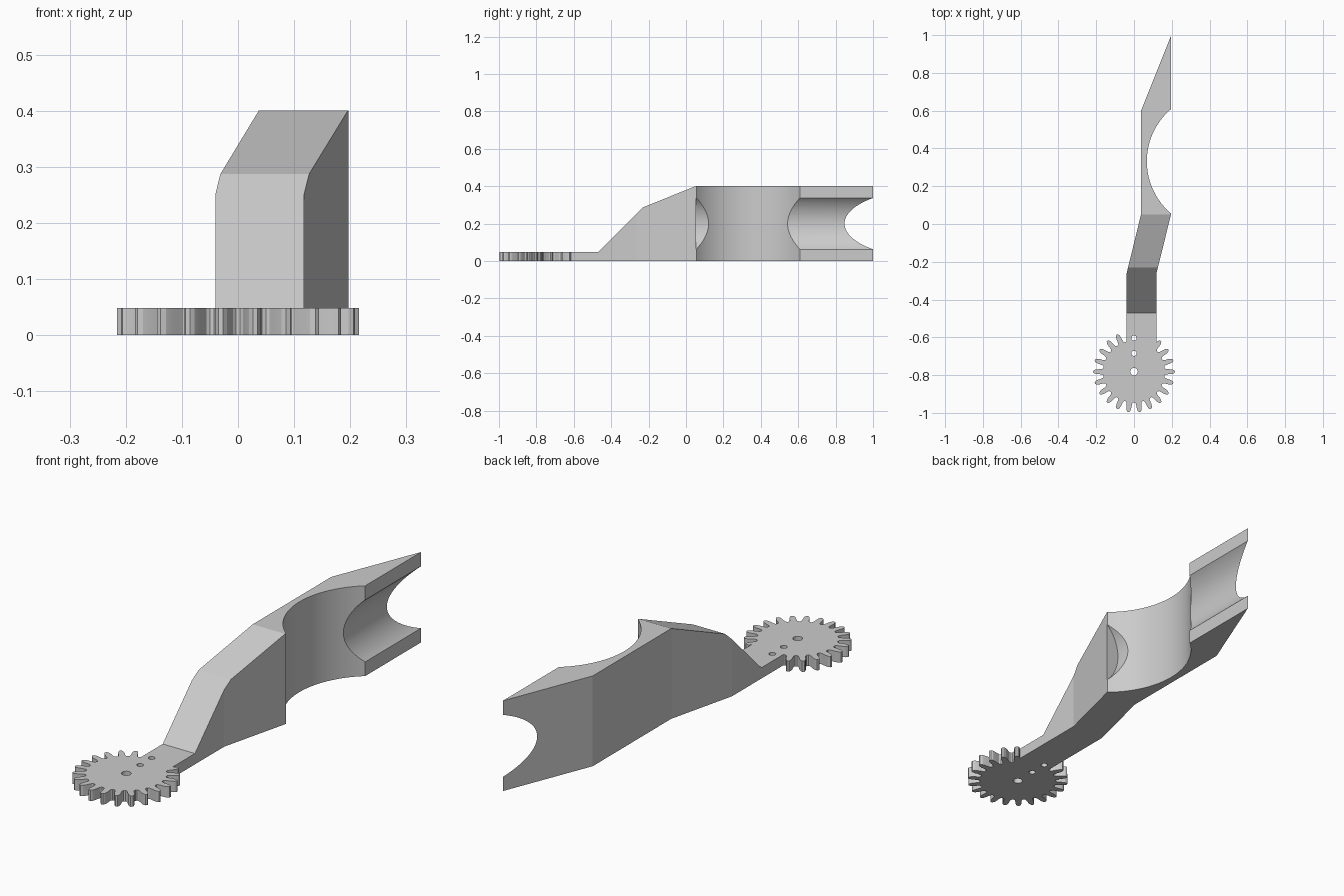
import bpy, bmesh, math
from mathutils import Matrix, Vector

if "Cube" in bpy.data.objects:
    bpy.data.objects.remove(bpy.data.objects["Cube"])

grey = bpy.data.materials.new("plain grey")
grey.use_nodes = True
grey.diffuse_color = (0.6, 0.6, 0.6, 1)
grey.node_tree.nodes["Principled BSDF"].inputs["Base Color"].default_value = (0.6, 0.6, 0.6, 1)


def prism(name, points, offset):
    """Extrude a closed outline of 3D points by an offset."""
    bm = bmesh.new()
    face = bm.faces.new([bm.verts.new(p) for p in points])
    top = bmesh.ops.extrude_face_region(bm, geom=[face])["geom"]
    bmesh.ops.translate(bm, vec=Vector(offset),
                        verts=[v for v in top if isinstance(v, bmesh.types.BMVert)])
    bmesh.ops.recalc_face_normals(bm, faces=bm.faces)
    mesh = bpy.data.meshes.new(name)
    bm.to_mesh(mesh)
    bm.free()
    mesh.materials.append(grey)
    obj = bpy.data.objects.new(name, mesh)
    bpy.context.collection.objects.link(obj)
    return obj


def combine(target, tool, operation):
    """Apply a boolean and discard the tool."""
    mod = target.modifiers.new("cut", "BOOLEAN")
    mod.operation, mod.solver, mod.object = operation, "EXACT", tool
    bpy.context.view_layer.objects.active = target
    bpy.ops.object.modifier_apply(modifier=mod.name)
    bpy.data.objects.remove(tool)


def circle(radius, count):
    return [(radius * math.cos(2 * math.pi * i / count),
             radius * math.sin(2 * math.pi * i / count)) for i in range(count)]


HEIGHT, PLATE, GEAR_Y = 0.4, 0.048, -0.782

# Arm: plan outline with a scooped side, trimmed by a side profile
cx, cy, radius = 0.43, 0.332, 0.362
sweep = math.acos((cx - 0.197) / radius)
scoop = []
for i in range(41):
    a = math.pi - sweep + 2 * sweep * i / 40
    scoop.append((cx + radius * math.cos(a), cy + radius * math.sin(a)))
plan = [(-0.04, -0.66), (-0.04, -0.265), (0.037, 0.05), (0.037, 0.6), (0.197, 1.0)]
plan += scoop + [(0.118, -0.265), (0.118, -0.66)]
arm = prism("arm_with_gear", [(x, y, 0) for x, y in plan], (0, 0, HEIGHT))

side = [(-0.8, -0.1), (-0.8, PLATE), (-0.47, PLATE), (-0.23, 0.287),
        (0.05, HEIGHT), (0.05, 0.6), (-0.8, 0.6)]
above = prism("trim", [(-1, y, z) for y, z in side[1:]], (2, 0, 0))
combine(arm, above, "DIFFERENCE")

# Round groove along the far end
groove = prism("groove", [(0.321 + x, 0.054, 0.2 + z) for x, z in circle(0.185, 96)], (0, 1.2, 0))
combine(arm, groove, "DIFFERENCE")

# Gear with rounded teeth
TEETH = 22
tooth = [(0.163, -0.42), (0.168, -0.31), (0.18, -0.26), (0.195, -0.23), (0.208, -0.17), (0.216, -0.07)]
tooth += [(r, -f) for r, f in reversed(tooth)]
rim = []
for t in range(TEETH):
    for r, f in tooth:
        a = 2 * math.pi * (t + f) / TEETH
        rim.append((r * math.cos(a), GEAR_Y + r * math.sin(a), 0))
gear = prism("gear", rim, (0, 0, PLATE))
combine(arm, gear, "UNION")

# Shaft hole and two screw holes
for y, r in ((GEAR_Y, 0.02), (-0.685, 0.014), (-0.604, 0.014)):
    hole = prism("hole", [(px, y + py, -0.1) for px, py in circle(r, 20)], (0, 0, 0.3))
    combine(arm, hole, "DIFFERENCE")

bpy.ops.object.select_all(action="DESELECT")
arm.select_set(True)
bpy.context.view_layer.objects.active = arm
bpy.ops.object.shade_smooth_by_angle(angle=math.radians(12))
